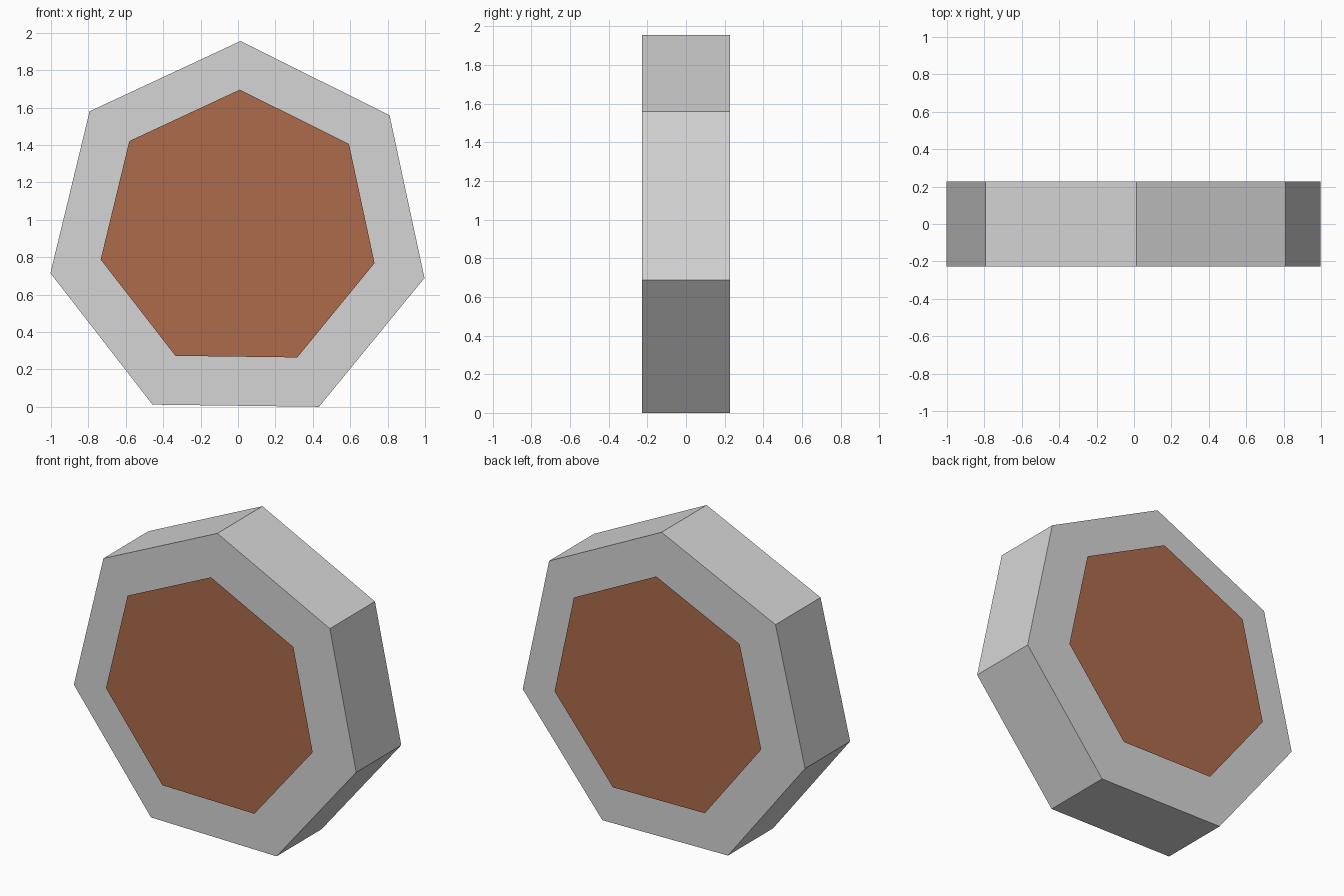
import bpy, bmesh, math

if "Cube" in bpy.data.objects:
    bpy.data.objects.remove(bpy.data.objects["Cube"])

SIDES = 7
TILT = math.radians(0.75)      # slight clockwise roll seen from the front


def material(name, rgb):
    m = bpy.data.materials.new(name)
    m.diffuse_color = (*rgb, 1.0)
    m.use_nodes = True
    m.node_tree.nodes["Principled BSDF"].inputs["Base Color"].default_value = m.diffuse_color
    return m


def ring(bm, radius, cz, y):
    """Heptagon of vertices in the XZ plane, one corner pointing up."""
    verts = []
    for i in range(SIDES):
        a = math.pi / 2 - TILT - i * math.tau / SIDES
        verts.append(bm.verts.new((radius * math.cos(a), y, cz + radius * math.sin(a))))
    return verts


def finish(bm, name, mat):
    me = bpy.data.meshes.new(name)
    bm.to_mesh(me)
    bm.free()
    me.materials.append(mat)
    ob = bpy.data.objects.new(name, me)
    bpy.context.collection.objects.link(ob)
    return ob


grey = material("light grey", (0.665, 0.665, 0.665))
brown = material("rust brown", (0.413, 0.147, 0.070))

# Solid seven-sided body
bm = bmesh.new()
front = ring(bm, 1.0257, 0.930, -0.228)
back = ring(bm, 1.0257, 0.930, 0.228)
bm.faces.new(front)
bm.faces.new(back)
for i in range(SIDES):
    j = (i + 1) % SIDES
    bm.faces.new((front[i], front[j], back[j], back[i]))
bmesh.ops.recalc_face_normals(bm, faces=bm.faces)
finish(bm, "body", grey)

# Flat brown panels floating just off the front and back
for name, side in (("front_panel", -1), ("back_panel", 1)):
    bm = bmesh.new()
    face = bm.faces.new(ring(bm, 0.751, 0.945, side * 0.287))
    face.normal_update()
    if face.normal.y * side < 0:
        face.normal_flip()
    finish(bm, name, brown)
